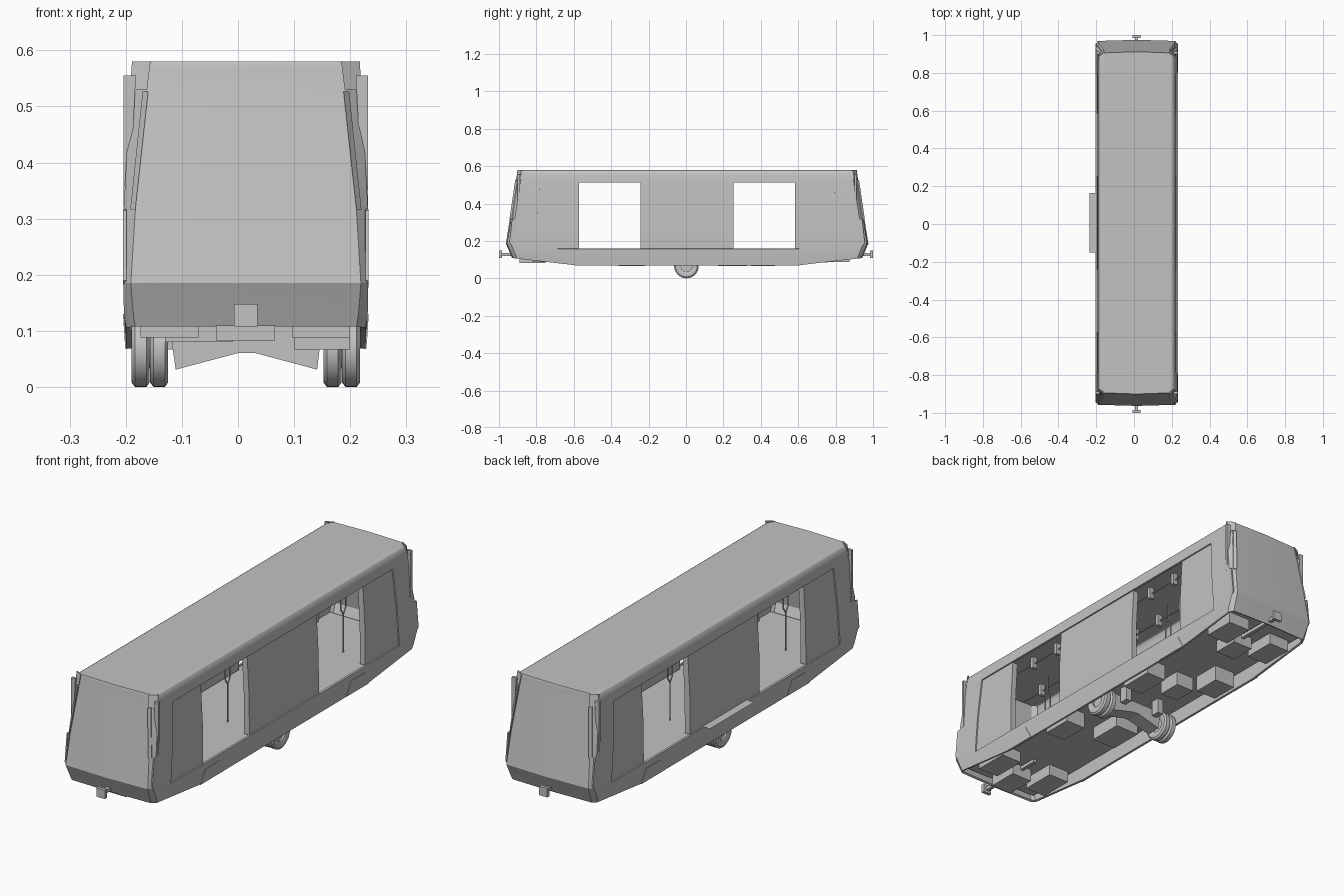
import bpy, bmesh, math
from mathutils import Vector

cube = bpy.data.objects.get("Cube")
if cube:
    bpy.data.objects.remove(cube, do_unlink=True)

CX, CY = 0.014, 0.006          # body centre line
DOOR_IN, DOOR_OUT = 0.248, 0.578
SILL, HEAD = 0.158, 0.513

grey = bpy.data.materials.new("plain_grey")
grey.use_nodes = True
grey.diffuse_color = (0.54, 0.54, 0.54, 1)
grey.node_tree.nodes["Principled BSDF"].inputs["Base Color"].default_value = (0.54, 0.54, 0.54, 1)


def finish(name, bm, smooth=None, wall=None):
    mesh = bpy.data.meshes.new(name)
    bm.to_mesh(mesh)
    bm.free()
    ob = bpy.data.objects.new(name, mesh)
    bpy.context.scene.collection.objects.link(ob)
    mesh.materials.append(grey)
    bpy.ops.object.select_all(action='DESELECT')
    ob.select_set(True)
    bpy.context.view_layer.objects.active = ob
    if wall:
        mod = ob.modifiers.new("wall", 'SOLIDIFY')
        mod.thickness = wall
        mod.offset = -1
        bpy.ops.object.modifier_apply(modifier=mod.name)
    if smooth:
        bpy.ops.object.shade_smooth_by_angle(angle=math.radians(smooth))


def box(name, x0, x1, y0, y1, z0, z1):
    bm = bmesh.new()
    bmesh.ops.create_cube(bm, size=1)
    for v in bm.verts:
        v.co = ((x0 + x1) / 2 + v.co.x * (x1 - x0),
                (y0 + y1) / 2 + v.co.y * (y1 - y0),
                (z0 + z1) / 2 + v.co.z * (z1 - z0))
    finish(name, bm)


def prism(name, pts, push):
    """Polygon in space pushed along a vector into a solid."""
    bm = bmesh.new()
    face = bm.faces.new([bm.verts.new(p) for p in pts])
    ext = bmesh.ops.extrude_face_region(bm, geom=[face])
    for v in ext["geom"]:
        if isinstance(v, bmesh.types.BMVert):
            v.co += Vector(push)
    bmesh.ops.recalc_face_normals(bm, faces=bm.faces)
    finish(name, bm)


def rod(name, a, b, r=0.003):
    a, b = Vector(a), Vector(b)
    bm = bmesh.new()
    bmesh.ops.create_cone(bm, cap_ends=True, segments=8, radius1=r, radius2=r, depth=(b - a).length)
    turn = (b - a).to_track_quat('Z', 'Y').to_matrix().to_4x4()
    turn.translation = (a + b) / 2
    bm.transform(turn)
    finish(name, bm, 40)


# Plan outlines stacked by height (z, side half width, end half width, end y)
LEVELS = [(0.068, 0.213, 0.197, 0.93), (0.125, 0.217, 0.20, 0.937), (SILL, 0.218, 0.203, 0.951),
          (0.185, 0.218, 0.205, 0.963), (0.33, 0.217, 0.196, 0.94), (HEAD, 0.207, 0.18, 0.911),
          (0.55, 0.204, 0.176, 0.905), (0.565, 0.201, 0.174, 0.903), (0.574, 0.195, 0.172, 0.902),
          (0.578, 0.188, 0.17, 0.901), (0.58, 0.178, 0.168, 0.90), (0.58, 0.174, 0.164, 0.896)]


def outline(z, hw, he, ye):
    ys, yp = ye - 0.02, 0.815 - (z - SILL) * 0.085
    side = [-ys, -yp, -DOOR_OUT, -DOOR_IN, DOOR_IN, DOOR_OUT, yp, ys]
    half = [(hw, y) for y in side] + [(he, ye), (0, ye + 0.006), (-he, ye)]
    return half + [(-x, -y) for x, y in half]


def skin(levels, keep):
    """Stack outlines, adding only the faces that the rule keeps."""
    bm = bmesh.new()
    rings = []
    for level in levels:
        ring = []
        for x, y in outline(*level):
            z = level[0]
            if z < 0.1:                  # underside rises towards both ends
                z += max(0, abs(y) - DOOR_OUT) * 0.113
            ring.append(bm.verts.new((x + CX, y + CY, z)))
        rings.append(ring)
    n = len(rings[0])
    for i in range(len(rings) - 1):
        for j in range(n):
            if keep(levels[i][0], j % (n // 2)):
                k = (j + 1) % n
                bm.faces.new((rings[i][j], rings[i][k], rings[i + 1][k], rings[i + 1][j]))
    return bm, rings


# Body shell with a long opening in each side
bm, rings = skin(LEVELS, lambda z, col: not (SILL <= z < HEAD and 1 <= col <= 5))
bm.faces.new(rings[-1])
finish("body_shell", bm, 23, 0.01)

# Thick recessed panels beside the doorways
band = [(z, hw - 0.006, he, ye) for z, hw, he, ye in LEVELS if SILL <= z <= HEAD]
bm, rings = skin(band, lambda z, col: col in (1, 3, 5))
bmesh.ops.delete(bm, geom=[v for v in bm.verts if not v.link_faces], context='VERTS')
finish("side_panels", bm, 23, 0.026)

# Floor deck and side boarding plate
box("floor_deck", CX - 0.206, CX + 0.206, CY - 0.925, CY + 0.925, 0.14, 0.154)
bm = bmesh.new()
bm.faces.new([bm.verts.new((x, y, 0.16)) for x, y in
              ((-0.235, -0.15), (-0.198, -0.15), (-0.198, 0.165), (-0.235, 0.165))])
finish("boarding_plate", bm)

for sx in (-1, 1):
    for sy in (-1, 1):
        def at(x, y, z):
            return (CX + sx * x, CY + sy * y, z)
        # Corner fins, seals and roof ears at the four corners
        prism("corner_fin", [at(0.196, 0.894, 0.555), at(0.218, 0.894, 0.555),
                             at(0.218, 0.894, 0.32), at(0.208, 0.894, 0.32)], (0, sy * 0.012, 0))
        prism("corner_seal", [at(0.174, 0.912, 0.527), at(0.184, 0.902, 0.527),
                              at(0.206, 0.931, 0.316), at(0.197, 0.943, 0.316)], (0, sy * 0.007, 0))
        prism("roof_ear", [at(0.17, 0.90, 0.58), at(0.203, 0.881, 0.58),
                           at(0.206, 0.888, 0.53), at(0.176, 0.908, 0.53)], (0, sy * 0.006, 0))
        prism("corner_lamp", [at(0.217, 0.91, 0.32), at(0.219, 0.936, 0.315),
                              at(0.219, 0.95, 0.19), at(0.217, 0.92, 0.16)], (-sx * 0.006, 0, 0))
        # Step fairings along the skirt
        prism("skirt_fairing", [at(0.212, 0.60, 0.069), at(0.216, 0.57, 0.13),
                                at(0.216, 0.47, 0.13), at(0.212, 0.44, 0.069)], (sx * 0.003, 0, 0))

    # Dual tyres with a hub
    wx = CX + sx * 0.171
    for k in (-1, 1):
        bm = bmesh.new()
        profile = [(0.03, -0.012), (0.042, -0.016), (0.058, -0.016), (0.066, -0.010),
                   (0.066, 0.010), (0.058, 0.016), (0.042, 0.016), (0.03, 0.012)]
        loop = [bm.verts.new((wx + k * 0.0165 + a, 0.002, 0.066 + r)) for r, a in profile]
        edges = [bm.edges.new((loop[i], loop[(i + 1) % len(loop)])) for i in range(len(loop))]
        bmesh.ops.spin(bm, geom=loop + edges, cent=(wx, 0.002, 0.066), axis=(1, 0, 0),
                       angle=math.tau, steps=32, use_merge=True)
        bmesh.ops.remove_doubles(bm, verts=bm.verts, dist=0.0001)
        bmesh.ops.recalc_face_normals(bm, faces=bm.faces)
        finish("tyre", bm, 35)
    rod("wheel_hub", (wx - 0.02, 0.002, 0.066), (wx + 0.02, 0.002, 0.066), 0.033)
    box("suspension_bracket", CX + sx * 0.09 - 0.015, CX + sx * 0.09 + 0.015, 0.05, 0.09, 0.07, 0.142)

    # Overhead rail with hangers
    rx = CX + sx * 0.09
    rod("overhead_rail", (rx, -0.85, 0.54), (rx, 0.85, 0.54))
    for i in range(10):
        y = -0.72 + i * 0.16
        box("rail_hanger", rx - 0.012, rx + 0.012, y - 0.008, y + 0.008, 0.517, 0.572)

    # Forked grab poles
    px = CX + sx * 0.06
    for y in (-sx * 0.18, sx * 0.645):
        rod("grab_pole", (px, y, 0.154), (px, y, 0.33))
        for s in (-1, 1):
            rod("grab_fork_arm", (px, y, 0.325), (px, y + s * 0.017, 0.35))
            rod("grab_fork", (px, y + s * 0.017, 0.35), (px, y + s * 0.017, 0.49))
        rod("grab_cross_bar", (px, y - 0.018, 0.49), (px, y + 0.018, 0.49))
        rod("grab_pole_top", (px, y, 0.488), (px, y, 0.572))

# Axle beam between the wheels
axle = [(-0.137, 0.115), (-0.125, 0.031), (-0.012, 0.061), (0.015, 0.061), (0.127, 0.031), (0.137, 0.115)]
prism("axle_beam", [(CX + x, -0.035, z) for x, z in axle], (0, 0.07, 0))

# Underfloor equipment boxes: centre x, centre y, half width, half length, bottom
for x, y, w, l, z in ((-0.122, 0.77, 0.052, 0.075, 0.088), (-0.122, 0.41, 0.052, 0.065, 0.067),
                      (-0.02, 0.27, 0.045, 0.055, 0.075), (0.13, 0.80, 0.055, 0.075, 0.088),
                      (0.15, 0.25, 0.05, 0.08, 0.067), (0.15, -0.29, 0.05, 0.07, 0.067),
                      (-0.07, -0.21, 0.06, 0.08, 0.08), (-0.122, -0.74, 0.052, 0.08, 0.088),
                      (0.148, -0.74, 0.052, 0.08, 0.088), (0.014, -0.82, 0.052, 0.07, 0.083),
                      (0.014, 0.70, 0.05, 0.06, 0.085)):
    box("equipment_box", x - w, x + w, y - l, y + l, z, 0.142)

# Couplers at both ends
for s in (-1, 1):
    y0, y1 = sorted((s * 0.66, s * 0.99))
    box("coupler_bar", CX - 0.008, CX + 0.008, y0, y1, 0.119, 0.135)
    y0, y1 = sorted((s * 0.985, s))
    box("coupler_head", CX - 0.021, CX + 0.021, y0, y1, 0.108, 0.148)
